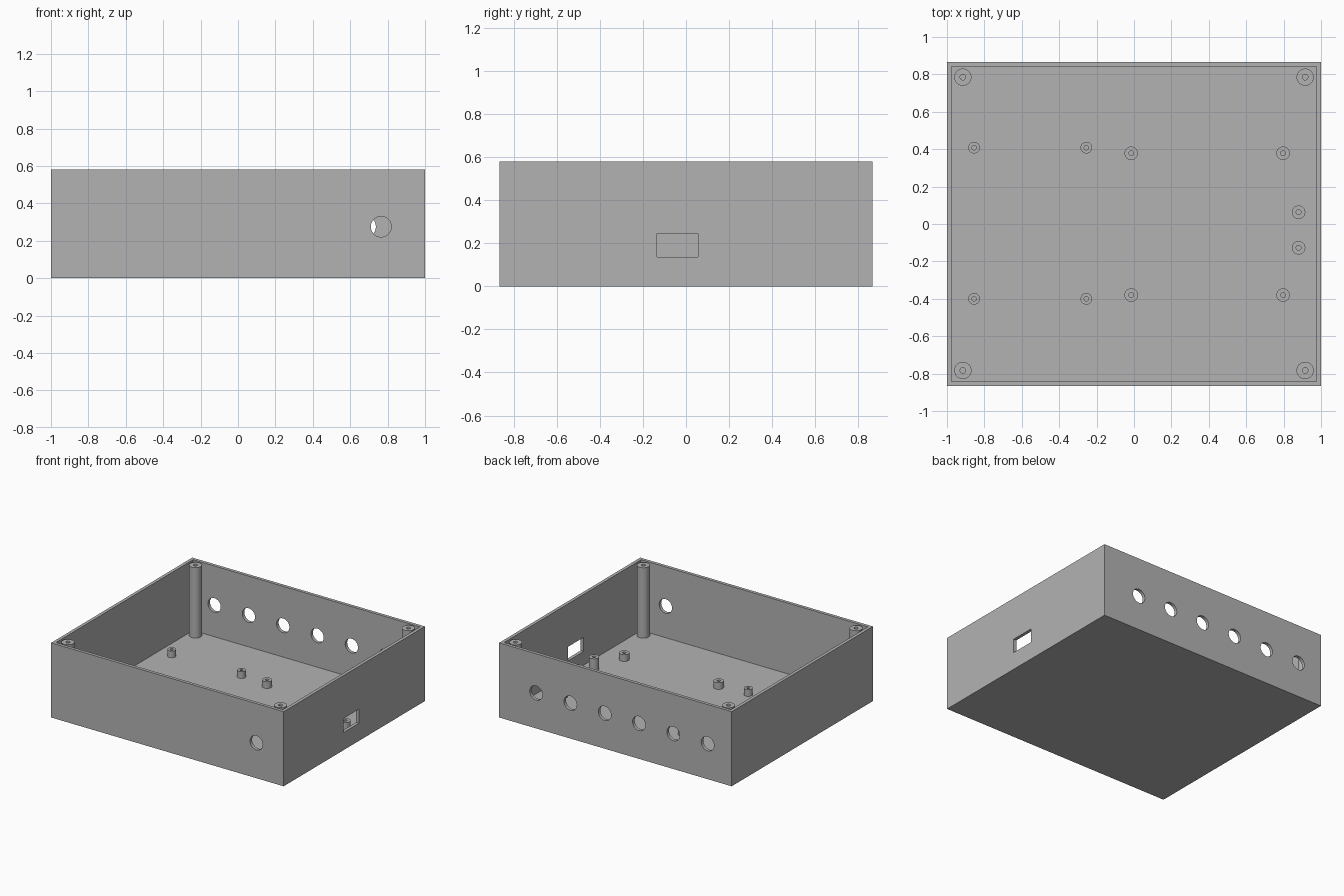
import bpy, bmesh, math
from mathutils import Matrix, Vector

cube = bpy.data.objects.get("Cube")
if cube:
    bpy.data.objects.remove(cube, do_unlink=True)

HALF_X, HALF_Y, HEIGHT = 1.0, 0.867, 0.58
WALL, FLOOR = 0.025, 0.03
HOLE_Z, HOLE_R = 0.275, 0.055

grey = bpy.data.materials.new("grey plastic")
grey.use_nodes = True
colour = (0.45, 0.45, 0.45, 1)
grey.diffuse_color = colour
grey.node_tree.nodes["Principled BSDF"].inputs["Base Color"].default_value = colour


def make_object(name, bm):
    mesh = bpy.data.meshes.new(name)
    bmesh.ops.recalc_face_normals(bm, faces=bm.faces)
    bm.to_mesh(mesh)
    bm.free()
    mesh.materials.append(grey)
    obj = bpy.data.objects.new(name, mesh)
    bpy.context.collection.objects.link(obj)
    return obj


def box(name, low, high):
    low, high = Vector(low), Vector(high)
    bm = bmesh.new()
    place = Matrix.Translation((low + high) / 2) @ Matrix.Diagonal((*(high - low), 1))
    bmesh.ops.create_cube(bm, size=1, matrix=place)
    return make_object(name, bm)


def wall_drill(name, x, y):
    bm = bmesh.new()
    place = Matrix.Translation((x, y, HOLE_Z)) @ Matrix.Rotation(math.pi / 2, 4, "X")
    bmesh.ops.create_cone(bm, cap_ends=True, segments=48, radius1=HOLE_R,
                          radius2=HOLE_R, depth=0.1, matrix=place)
    return make_object(name, bm)


def cut(target, cutter):
    cutter.hide_render = True
    mod = target.modifiers.new("cut", "BOOLEAN")
    mod.operation, mod.solver, mod.object = "DIFFERENCE", "EXACT", cutter
    bpy.context.view_layer.objects.active = target
    bpy.ops.object.modifier_apply(modifier=mod.name)
    bpy.data.objects.remove(cutter, do_unlink=True)


def smooth(obj):
    bpy.ops.object.select_all(action="DESELECT")
    obj.select_set(True)
    bpy.context.view_layer.objects.active = obj
    bpy.ops.object.shade_smooth_by_angle(angle=math.radians(30))


def post(name, x, y, radius, bore, top):
    """Round post with a blind screw hole, lathed from half its section."""
    base = FLOOR - 0.005
    profile = [(0, FLOOR + 0.005), (bore, FLOOR + 0.005), (bore, top),
               (radius, top), (radius, base), (0, base)]
    bm = bmesh.new()
    verts = [bm.verts.new((r, 0, z)) for r, z in profile]
    edges = [bm.edges.new(pair) for pair in zip(verts, verts[1:])]
    bmesh.ops.spin(bm, geom=verts + edges, cent=(0, 0, 0), axis=(0, 0, 1),
                   angle=math.tau, steps=32)
    bmesh.ops.remove_doubles(bm, verts=bm.verts, dist=0.0005)
    obj = make_object(name, bm)
    obj.location = (x, y, 0)
    smooth(obj)


# Open tray
case = box("case", (-HALF_X, -HALF_Y, 0), (HALF_X, HALF_Y, HEIGHT))
cut(case, box("cavity", (WALL - HALF_X, WALL - HALF_Y, FLOOR),
              (HALF_X - WALL, HALF_Y - WALL, HEIGHT + 0.1)))

# Row of round holes at the back, one at the front, a slot in the left wall
for i in range(6):
    cut(case, wall_drill("back_hole", -0.793 + 0.295 * i, HALF_Y))
cut(case, wall_drill("front_hole", 0.765, -HALF_Y))
cut(case, box("side_slot", (0.95, -0.135, 0.137), (1.05, 0.055, 0.246)))
smooth(case)

# Tall lid posts in the corners
for x in (-0.915, 0.915):
    for y in (-0.783, 0.785):
        post("corner_post", x, y, 0.046, 0.015, HEIGHT - 0.003)

# Short standoffs for two boards
for y in (-0.4, 0.408):
    for x in (-0.855, -0.255):
        post("small_standoff", x, y, 0.031, 0.012, 0.082)
for y in (-0.38, 0.378):
    for x in (-0.015, 0.797):
        post("large_standoff", x, y, 0.036, 0.013, 0.082)

# Higher pair behind the side slot
for y in (-0.127, 0.063):
    post("slot_standoff", 0.88, y, 0.036, 0.013, 0.125)
